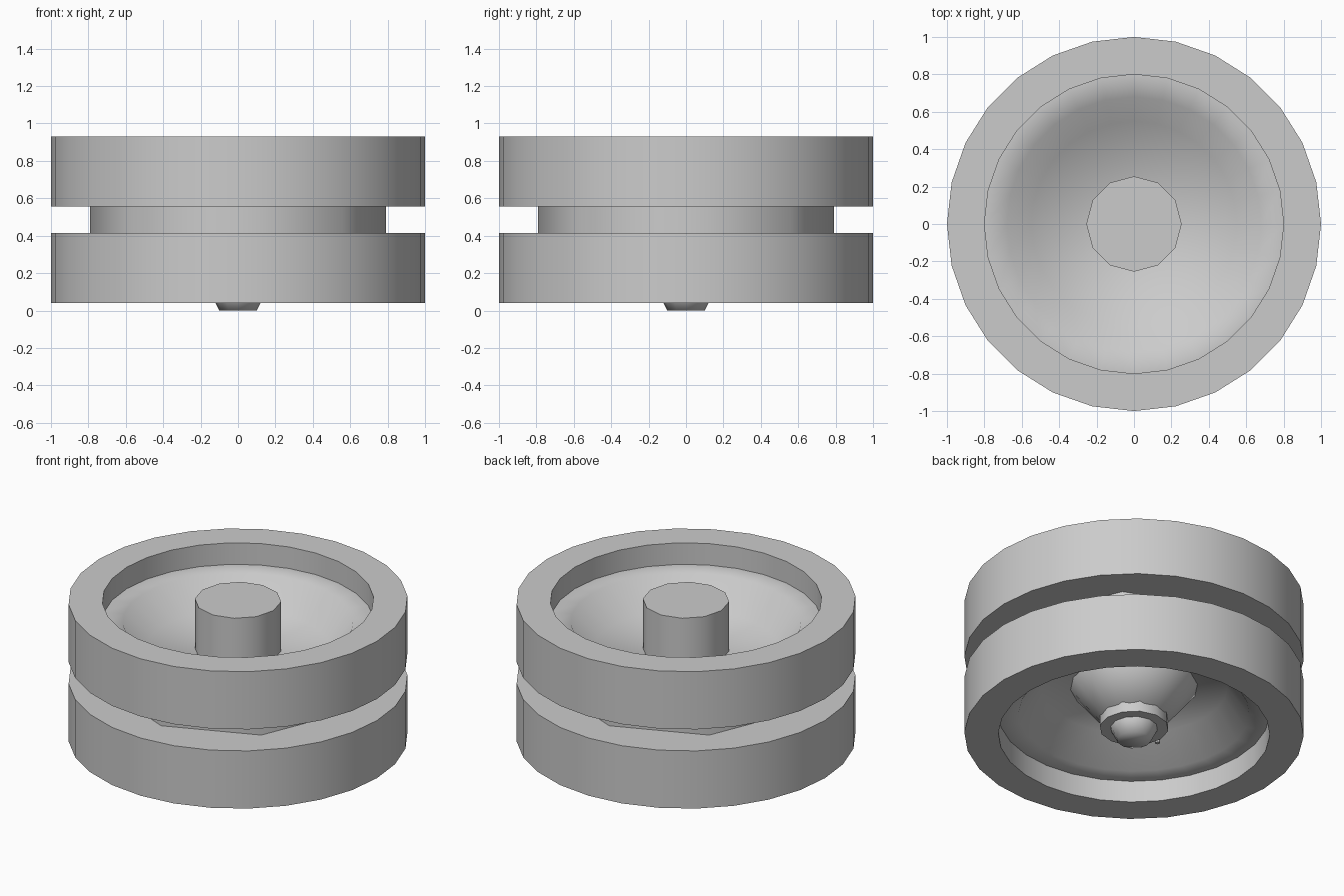
import bpy, bmesh, math

cube = bpy.data.objects.get("Cube")
if cube:
    bpy.data.objects.remove(cube, do_unlink=True)

# Single grey material
grey = bpy.data.materials.new("light_grey")
grey.use_nodes = True
colour = (0.6, 0.6, 0.6, 1)
grey.diffuse_color = colour
grey.node_tree.nodes["Principled BSDF"].inputs["Base Color"].default_value = colour


def lathe(name, profile, sides, smooth=60, at=(0, 0)):
    """Revolve (radius, height) points; a zero radius closes with a cap."""
    bm = bmesh.new()
    rings = []
    for r, z in profile:
        ring = []
        for i in range(sides):
            a = 2 * math.pi * i / sides
            ring.append(bm.verts.new((r * math.cos(a), r * math.sin(a), z)))
        rings.append(ring)
    for low, high in zip(rings, rings[1:]):
        for i in range(sides):
            j = (i + 1) % sides
            bm.faces.new((low[i], low[j], high[j], high[i]))
    bm.faces.new(rings[0])
    bm.faces.new(rings[-1])
    bmesh.ops.recalc_face_normals(bm, faces=bm.faces)
    mesh = bpy.data.meshes.new(name)
    bm.to_mesh(mesh)
    bm.free()
    mesh.materials.append(grey)
    obj = bpy.data.objects.new(name, mesh)
    obj.location = (at[0], at[1], 0)
    bpy.context.collection.objects.link(obj)
    bpy.ops.object.select_all(action='DESELECT')
    obj.select_set(True)
    bpy.context.view_layer.objects.active = obj
    bpy.ops.object.shade_smooth_by_angle(angle=math.radians(smooth))
    return obj


# Two mirrored wheel halves, each a rim with a recessed dish
MID = 0.485
half = [(0.55, 0.36), (0.68, 0.18), (0.8, 0.18), (0.8, 0.04),
        (1.0, 0.04), (1.0, 0.415)]
lathe("lower_wheel", half, 28)
lathe("upper_wheel", [(r, 2 * MID - z) for r, z in half], 28)

# Octagonal core in the groove
lathe("groove_core", [(0.79, 0.40), (0.79, 0.57)], 8)

# Upper hub, flush with the rim
lathe("upper_hub", [(0.255, 0.58), (0.255, 0.93)], 12)

# Lower hub: tapered boss, collar and protruding axle tip
lathe("hub_cone", [(0.375, 0.37), (0.375, 0.36), (0.2, 0.14)], 16)
lathe("hub_collar", [(0.204, 0.16), (0.204, 0.08)], 12)
lathe("axle_tip", [(0.14, 0.09), (0.14, 0.08), (0.10, 0.0)], 12, 70)

# Small valve inside the lower dish
lathe("valve", [(0.016, 0.37), (0.016, 0.28)], 6, at=(-0.44, -0.31))
